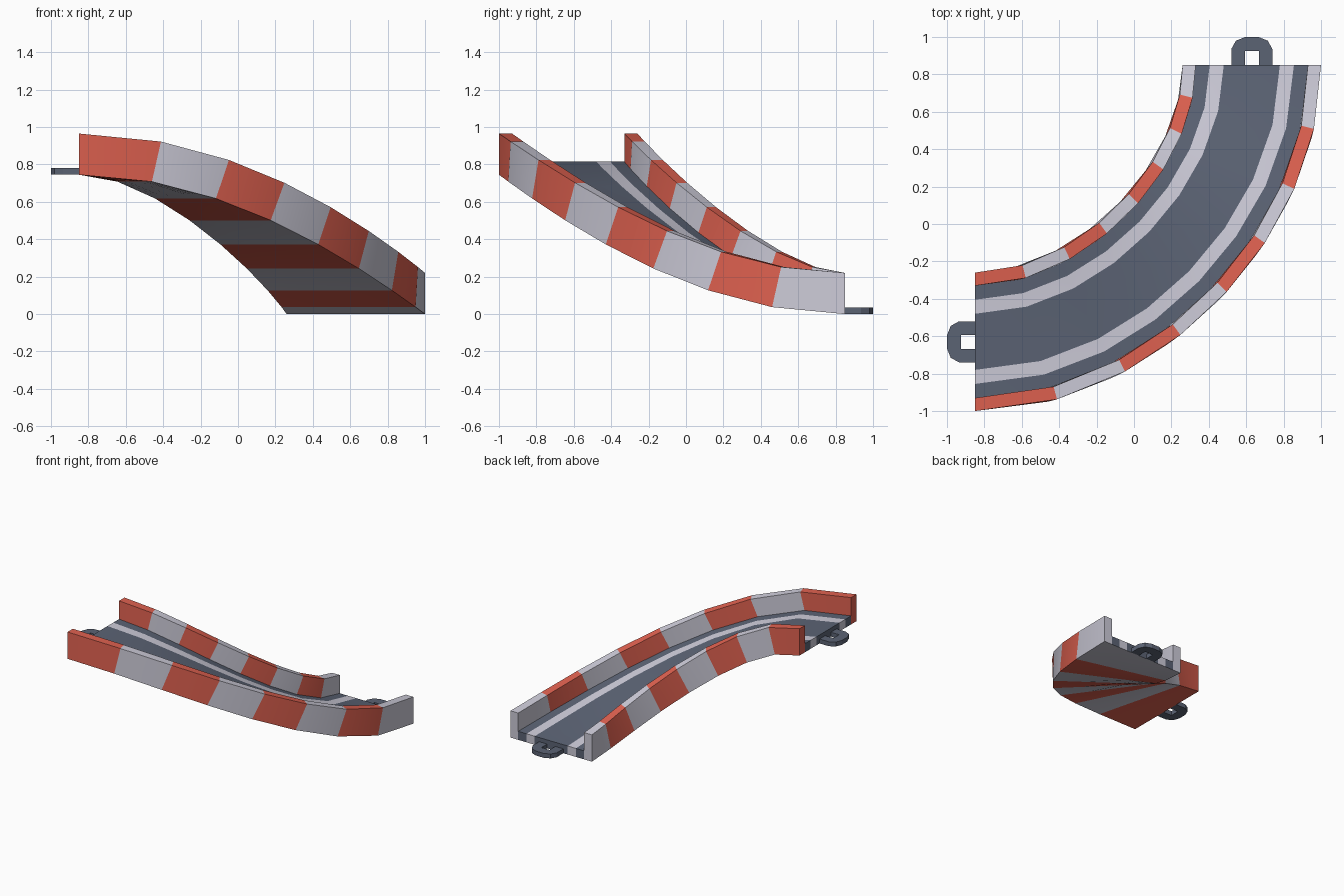
import bpy, bmesh, math
from mathutils import Vector

if "Cube" in bpy.data.objects:
    bpy.data.objects.remove(bpy.data.objects["Cube"])

def material(name, rgb):
    m = bpy.data.materials.new(name)
    m.diffuse_color = (*rgb, 1)
    m.use_nodes = True
    m.node_tree.nodes["Principled BSDF"].inputs["Base Color"].default_value = m.diffuse_color
    return m

DARK, WHITE, RED = 0, 1, 2
MATS = [material("asphalt grey", (0.105, 0.125, 0.175)),
        material("pale grey", (0.61, 0.60, 0.69)),
        material("kerb red", (0.74, 0.12, 0.08))]

def finish(bm, name):
    bmesh.ops.recalc_face_normals(bm, faces=bm.faces)
    me = bpy.data.meshes.new(name)
    bm.to_mesh(me)
    bm.free()
    for m in MATS:
        me.materials.append(m)
    ob = bpy.data.objects.new(name, me)
    bpy.context.collection.objects.link(ob)
    return ob

# Centre line: quarter turn climbing from the back end to the left end
RISE, SEGS = 0.745, 8
P = [Vector(p) for p in ((0.63, 0.85, 0), (0.63, 0.11, 0),
                         (-0.11, -0.63, RISE), (-0.85, -0.63, RISE))]

def point(t):
    s = 1 - t
    return P[0]*s**3 + P[1]*3*s*s*t + P[2]*3*s*t*t + P[3]*t**3

def tangent(t):
    s = 1 - t
    return ((P[1]-P[0])*s*s + (P[2]-P[1])*2*s*t + (P[3]-P[2])*t*t).normalized()

# Stations at equal arc length
N = 800
dist = [0.0]
for i in range(N):
    dist.append(dist[-1] + (point((i+1)/N) - point(i/N)).length)
stations = [min(range(N+1), key=lambda i: abs(dist[i] - dist[-1]*k/SEGS)) / N
            for k in range(SEGS+1)]

# Cross-section: barriers at the sides, striped road between
cols = [-0.37, -0.30, -0.225, -0.15, 0.15, 0.225, 0.30, 0.37]
ROAD, WALL = 0.07, 0.22
BAND = -1
bottom = [(u, 0) for u in cols]
top = ([(0.37, WALL), (0.30, WALL)] + [(u, ROAD) for u in reversed(cols[1:-1])]
       + [(-0.30, WALL), (-0.37, WALL)])
profile = bottom + top
nb, n = len(bottom), len(profile)
road_cols = [DARK, WHITE, DARK, WHITE, DARK]
edge_col = [BAND]*(nb + 2) + road_cols + [BAND]*3

bm = bmesh.new()
rings = []
for t in stations:
    c, d = point(t), tangent(t)
    side = Vector((-d.y, d.x, 0)).normalized()
    up = d.cross(side)
    rings.append([bm.verts.new(c + side*u + up*h) for u, h in profile])

for k in range(SEGS):
    band = RED if k % 2 else WHITE
    for i in range(n):
        j = (i + 1) % n
        f = bm.faces.new((rings[k][i], rings[k][j], rings[k+1][j], rings[k+1][i]))
        f.material_index = band if edge_col[i] == BAND else edge_col[i]

# End caps, one panel per column
for ring, band in ((rings[0], WHITE), (rings[-1], RED)):
    b, tp = ring[:nb], ring[nb:]
    f1 = bm.faces.new((b[6], b[7], tp[0], tp[1], tp[2]))
    f2 = bm.faces.new((b[0], b[1], tp[7], tp[8], tp[9]))
    f1.material_index = f2.material_index = band
    for i, col in enumerate(road_cols):
        f = bm.faces.new((b[i+1], b[i+2], tp[6-i], tp[7-i]))
        f.material_index = col

track = finish(bm, "track_with_barriers")
bpy.context.view_layer.objects.active = track
track.select_set(True)
bpy.ops.object.shade_smooth_by_angle(angle=math.radians(30))

# Connector loops: flat arches with a square hole
def connector(name, origin, side, out):
    half = [(0.037, 0.075), (0.037, 0), (0.11, 0), (0.11, 0.085),
            (0.085, 0.13), (0.035, 0.15)]
    pts = half + [(-u, v) for u, v in reversed(half)]
    bm = bmesh.new()
    f = bm.faces.new([bm.verts.new(origin + side*u + out*v) for u, v in pts])
    ext = bmesh.ops.extrude_face_region(bm, geom=[f], use_keep_orig=True)
    vs = [g for g in ext["geom"] if isinstance(g, bmesh.types.BMVert)]
    bmesh.ops.translate(bm, verts=vs, vec=(0, 0, 0.036))
    finish(bm, name)

X, Y = Vector((1, 0, 0)), Vector((0, 1, 0))
connector("lower_connector", P[0], X, Y)
connector("upper_connector", P[3], Y, -X)
